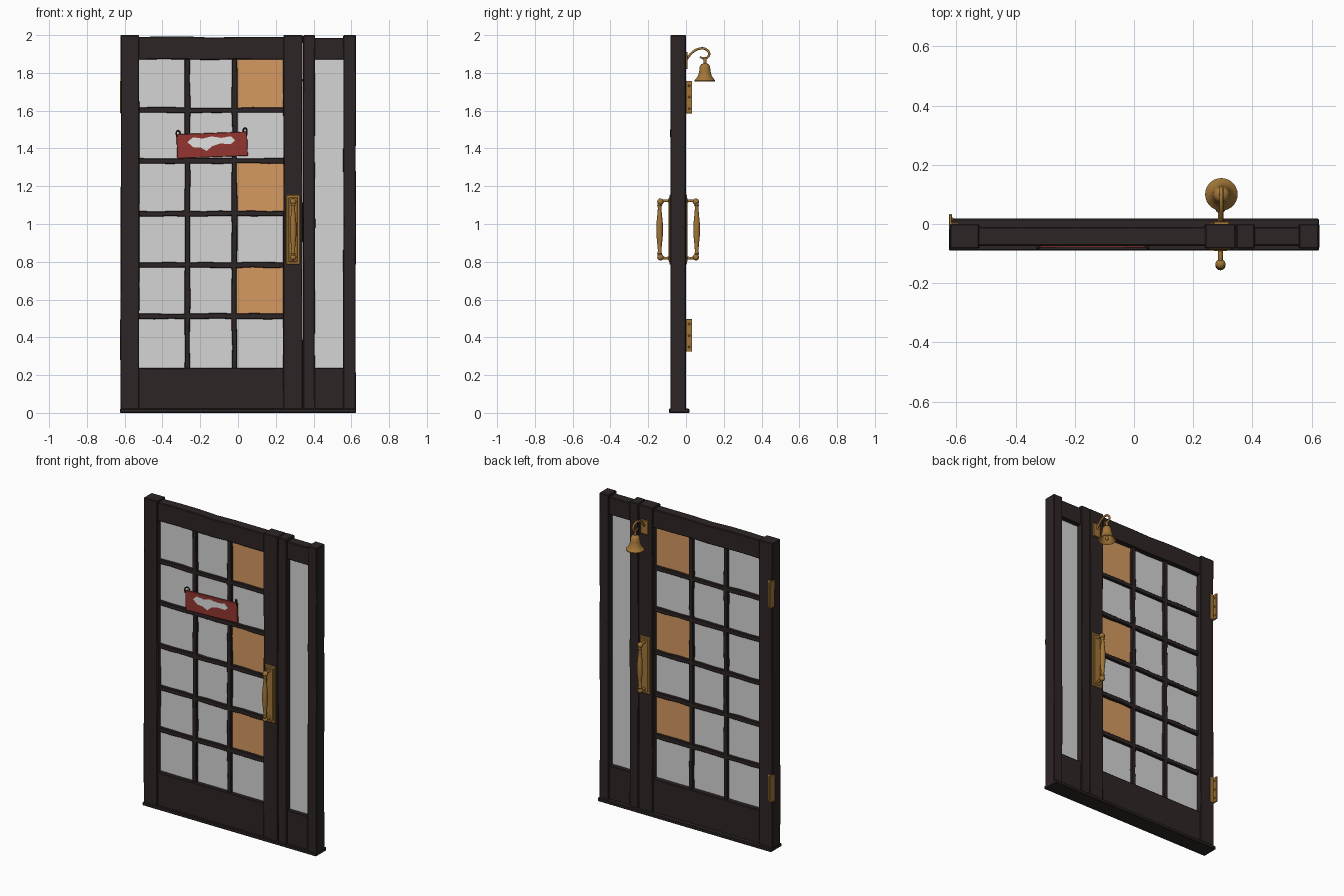
import bpy, bmesh, math, random
from mathutils import Vector, Matrix

if "Cube" in bpy.data.objects:
    bpy.data.objects.remove(bpy.data.objects["Cube"])
random.seed(4)

def mat(name, r, g, b):
    m = bpy.data.materials.new(name)
    m.diffuse_color = (r, g, b, 1)
    m.use_nodes = True
    m.node_tree.nodes["Principled BSDF"].inputs["Base Color"].default_value = m.diffuse_color
    return m

WOOD = mat("dark_wood", 0.027, 0.018, 0.018)
GLASS = mat("pale_glass", 0.66, 0.66, 0.66)
AMBER = mat("amber_glass", 0.66, 0.32, 0.12)
BRASS = mat("brass", 0.36, 0.18, 0.04)
RED = mat("sign_red", 0.30, 0.037, 0.03)
WHITE = mat("sign_white", 0.75, 0.75, 0.75)

def finish(bm, name, m, smooth=False):
    bmesh.ops.recalc_face_normals(bm, faces=bm.faces)
    me = bpy.data.meshes.new(name)
    bm.to_mesh(me)
    bm.free()
    me.materials.append(m)
    ob = bpy.data.objects.new(name, me)
    bpy.context.collection.objects.link(ob)
    if smooth:
        bpy.ops.object.select_all(action='DESELECT')
        ob.select_set(True)
        bpy.context.view_layer.objects.active = ob
        bpy.ops.object.shade_smooth_by_angle(angle=math.radians(40))
    return ob

def box(name, x, y, z, m, bevel=0.0, wobble=0.0, cuts=0):
    """Box from (min, max) pairs; wobble gives hand-hewn long edges."""
    bm = bmesh.new()
    bmesh.ops.create_cube(bm, size=1)
    for v in bm.verts:
        v.co = Vector([(p[0] + p[1]) / 2 + c * (p[1] - p[0]) for p, c in zip((x, y, z), v.co)])
    if bevel:
        bmesh.ops.bevel(bm, geom=list(bm.edges), offset=bevel, segments=1, affect='EDGES')
    if cuts:
        axis = 2 if z[1] - z[0] > x[1] - x[0] else 0
        lo, hi = (x, y, z)[axis]
        n = Vector((0, 0, 0))
        n[axis] = 1
        for i in range(1, cuts + 1):
            bmesh.ops.bisect_plane(bm, geom=bm.verts[:] + bm.edges[:] + bm.faces[:],
                                   plane_co=n * (lo + (hi - lo) * i / (cuts + 1)), plane_no=n)
        other = 0 if axis == 2 else 2
        shift = {}
        for v in bm.verts:
            if lo + 0.03 < v.co[axis] < hi - 0.03:
                k = (round(v.co[axis], 3), v.co[other] > sum((x, y, z)[other]) / 2)
                v.co[other] += shift.setdefault(k, random.uniform(-wobble, wobble))
    return finish(bm, name, m)

def lathe(name, prof, centre, m, n=24):
    """Spin (radius, z) points about a vertical axis."""
    bm = bmesh.new()
    vs = [bm.verts.new((r, 0, z)) for r, z in prof]
    es = [bm.edges.new(p) for p in zip(vs, vs[1:])]
    bmesh.ops.spin(bm, geom=vs + es, cent=(0, 0, 0), axis=(0, 0, 1), angle=math.tau, steps=n)
    bmesh.ops.remove_doubles(bm, verts=bm.verts, dist=1e-5)
    bmesh.ops.translate(bm, verts=bm.verts, vec=centre)
    return finish(bm, name, m, True)

def ball(name, c, r, m, sy=1):
    bm = bmesh.new()
    bmesh.ops.create_uvsphere(bm, u_segments=16, v_segments=10, radius=r)
    for v in bm.verts:
        v.co = Vector((v.co.x, v.co.y * sy, v.co.z)) + Vector(c)
    return finish(bm, name, m, True)

def tube(name, pts, r, m):
    """Round tube along smooth path, turned into a mesh."""
    cu = bpy.data.curves.new(name, 'CURVE')
    cu.dimensions = '3D'
    cu.bevel_depth, cu.bevel_resolution, cu.resolution_u, cu.use_fill_caps = r, 3, 6, True
    sp = cu.splines.new('BEZIER')
    sp.bezier_points.add(len(pts) - 1)
    for bp, p in zip(sp.bezier_points, pts):
        bp.co = p
        bp.handle_left_type = bp.handle_right_type = 'AUTO'
    ob = bpy.data.objects.new(name, cu)
    bpy.context.collection.objects.link(ob)
    bpy.ops.object.select_all(action='DESELECT')
    ob.select_set(True)
    bpy.context.view_layer.objects.active = ob
    bpy.ops.object.convert(target='MESH')
    ob = bpy.context.object
    ob.data.materials.clear()
    ob.data.materials.append(m)
    return ob

# Frame posts stand slightly proud of the rails
PY, RY, MY = (-0.083, 0.0), (-0.074, -0.010), (-0.066, -0.022)
posts = [("hinge_stile", -0.622, -0.523), ("lock_stile", 0.24, 0.343),
         ("centre_post", 0.345, 0.408), ("outer_post", 0.557, 0.624)]
for name, a, b in posts:
    box(name, (a, b), PY, (0.015, 2.0), WOOD, 0.004, 0.002, 5)
box("door_top_rail", (-0.53, 0.25), RY, (1.87, 1.99), WOOD, 0.004, 0.003, 5)
box("door_bottom_rail", (-0.53, 0.25), RY, (0.015, 0.238), WOOD, 0.004, 0.002, 4)
box("sidelight_top_rail", (0.40, 0.565), RY, (1.87, 1.985), WOOD, 0.004)
box("sidelight_bottom_rail", (0.40, 0.565), RY, (0.015, 0.238), WOOD, 0.004)
box("threshold", (-0.625, 0.625), (-0.09, 0.018), (0, 0.022), WOOD, 0.004)

# Glazing bars
for x in (-0.268, -0.019):
    box("vertical_bar", (x - 0.014, x + 0.014), MY, (0.22, 1.89), WOOD, 0.003, 0.003, 12)
for z in (1.603, 1.335, 1.055, 0.783, 0.512):
    box("horizontal_bar", (-0.53, 0.25), MY, (z - 0.014, z + 0.014), WOOD, 0.003, 0.003, 8)

# Panes, amber in every other row of the lock-side column
xs = [-0.53, -0.268, -0.019, 0.25]
zs = [1.88, 1.603, 1.335, 1.055, 0.783, 0.512, 0.23]
for c in range(3):
    for r in range(6):
        amber = c == 2 and r % 2 == 0
        box("amber_pane" if amber else "clear_pane", (xs[c], xs[c + 1]), (-0.048, -0.040),
            (zs[r + 1], zs[r]), AMBER if amber else GLASS)
box("sidelight_pane", (0.40, 0.565), (-0.048, -0.040), (0.23, 1.88), GLASS)

# Hanging sign, slightly tilted, with a pale painted patch
tilt = Matrix.Translation((-0.137, 0, 1.418)) @ Matrix.Rotation(math.radians(-2.2), 4, 'Y')
sign = box("sign_board", (-0.187, 0.187), (-0.079, -0.068), (-0.064, 0.064), RED, 0.002)
bm = bmesh.new()
patch = [(-0.13, 0.02), (-0.1, 0.045), (-0.05, 0.036), (0, 0.046), (0.05, 0.036), (0.1, 0.043),
         (0.122, 0.02), (0.1, 0.002), (0.04, 0.006), (0, -0.006), (-0.03, -0.03), (-0.06, -0.012), (-0.1, -0.008)]
f = bm.faces.new([bm.verts.new((x, -0.0805, z)) for x, z in patch])
ext = bmesh.ops.extrude_face_region(bm, geom=[f])
bmesh.ops.translate(bm, verts=[v for v in ext['geom'] if isinstance(v, bmesh.types.BMVert)], vec=(0, 0.004, 0))
parts = [sign, finish(bm, "sign_patch", WHITE)]
for s in (-1, 1):
    parts.append(tube("sign_hook", [(s * 0.185, -0.082, 0.05), (s * 0.185, -0.078, 0.078),
                                    (s * 0.172, -0.068, 0.08), (s * 0.166, -0.062, 0.06)], 0.004, WOOD))
for p in parts:
    p.data.transform(tilt)

# Pull handles mirrored on both faces of the door
MID, HX = -0.0415, 0.292
for s in (-1, 1):
    y = lambda d: MID + s * d
    span = lambda a, b: tuple(sorted((y(a), y(b))))
    box("handle_plate", (HX - 0.037, HX + 0.037), span(0.038, 0.047), (0.785, 1.155), BRASS, 0.004)
    box("handle_plate_raised", (HX - 0.024, HX + 0.024), span(0.045, 0.050), (0.80, 1.14), BRASS, 0.003)
    for z, k in ((1.122, -1), (0.820, 1)):
        tube("handle_arm", [(HX, y(0.04), z), (HX, y(0.08), z), (HX, y(0.098), z + k * 0.008),
                            (HX, y(0.101), z + k * 0.035)], 0.008, BRASS)
        ball("handle_knob", (HX, y(0.094), z + k * 0.004), 0.017, BRASS)
    grip = [(0, -0.137), (0.009, -0.137), (0.013, -0.128), (0.009, -0.118), (0.012, -0.08), (0.017, -0.03),
            (0.017, 0.03), (0.012, 0.08), (0.009, 0.118), (0.013, 0.128), (0.009, 0.137), (0, 0.137)]
    lathe("handle_grip", grip, (HX, y(0.098), 0.971), BRASS, 16)

# Hinges: an L of two leaves plus a pin at the back edge
for z in (0.41, 1.672):
    box("hinge_outer_leaf", (-0.625, -0.615), (-0.02, 0.033), (z - 0.086, z + 0.086), BRASS, 0.002)
    box("hinge_face_leaf", (-0.620, -0.592), (-0.004, 0.004), (z - 0.086, z + 0.086), BRASS)
    for dz in (-0.06, 0, 0.06):
        ball("hinge_screw", (-0.615, 0.017, z + dz), 0.006, BRASS)

# Shop bell on a curled arm
BX, BY = 0.295, 0.1
box("bell_mount", (BX - 0.027, BX + 0.027), (-0.003, 0.009), (1.82, 1.91), BRASS, 0.003)
tube("bell_arm", [(BX, 0.003, 1.872), (BX, 0.03, 1.905), (BX, 0.07, 1.928), (BX, 0.105, 1.925),
                  (BX, 0.123, 1.902), (BX, 0.113, 1.882), (BX, 0.1, 1.876)], 0.0065, BRASS)
tube("bell_loop", [(BX, 0.075, 1.886), (BX, 0.085, 1.878), (BX, 0.1, 1.876), (BX, 0.113, 1.882)], 0.005, BRASS)
lathe("bell", [(0, 1.885), (0.008, 1.885), (0.008, 1.85), (0.02, 1.846), (0.027, 1.835), (0.03, 1.81),
               (0.036, 1.785), (0.046, 1.77), (0.055, 1.76), (0.054, 1.754), (0.047, 1.76), (0.034, 1.778),
               (0.026, 1.81), (0.022, 1.835), (0, 1.84)], (BX, BY, 0), BRASS, 28)
tube("bell_clapper_rod", [(BX, BY, 1.84), (BX, BY, 1.77)], 0.004, BRASS)
ball("bell_clapper", (BX, BY, 1.768), 0.013, BRASS)
